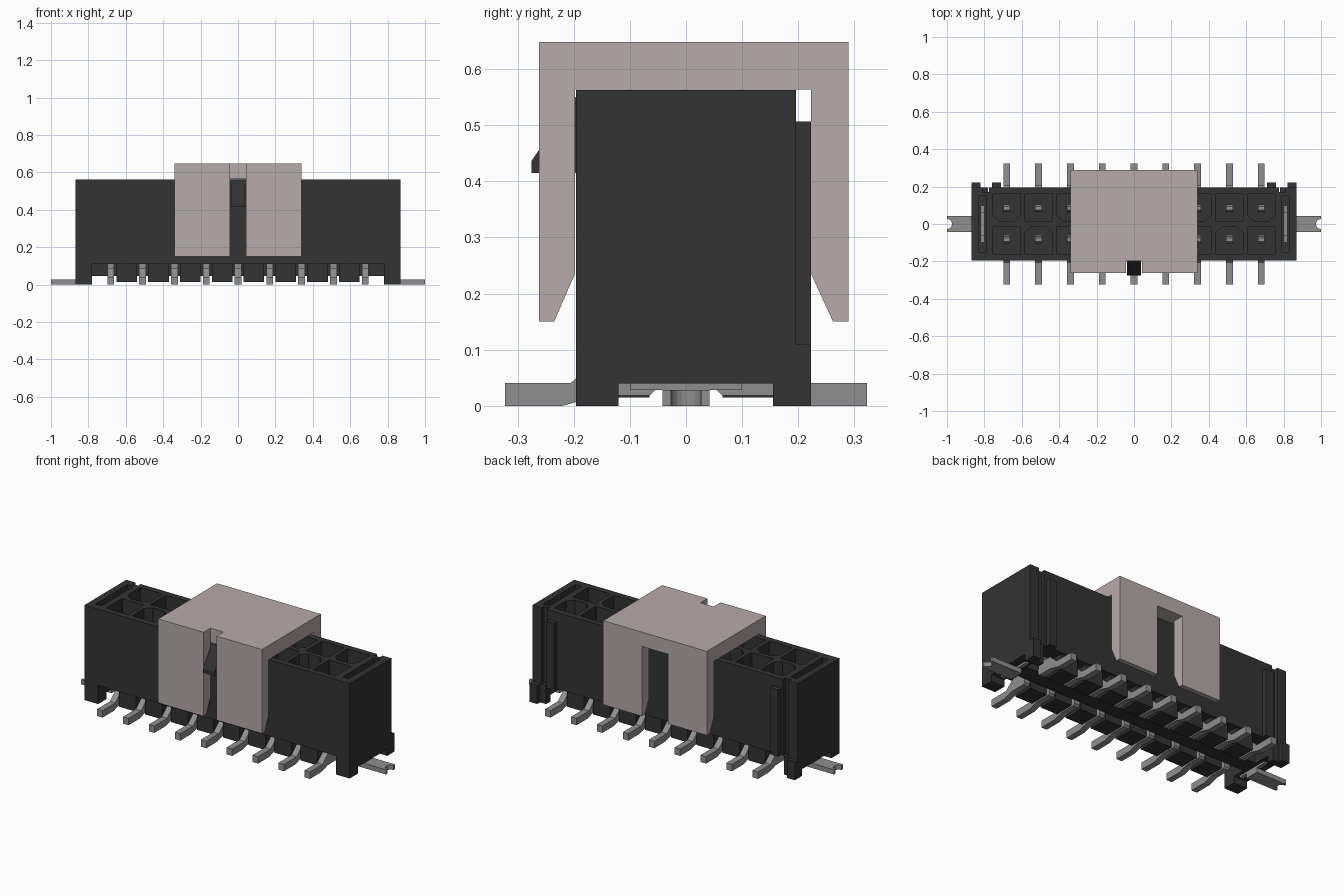
import bpy, bmesh, math

if "Cube" in bpy.data.objects:
    bpy.data.objects.remove(bpy.data.objects["Cube"])


def material(name, rgb):
    m = bpy.data.materials.new(name)
    m.use_nodes = True
    m.diffuse_color = (*rgb, 1)
    m.node_tree.nodes["Principled BSDF"].inputs["Base Color"].default_value = (*rgb, 1)
    return m


BLACK = material("black plastic", (0.033, 0.033, 0.033))
PINK = material("pale pink cap", (0.47, 0.405, 0.4))
METAL = material("grey metal", (0.275, 0.275, 0.275))


def prism(bm, pts, lo, hi, axis):
    """Extrude a profile: axis 'x' takes (y, z) points, axis 'z' takes (x, y)."""
    def place(p, t):
        return (t, p[0], p[1]) if axis == "x" else (p[0], p[1], t)
    a = [bm.verts.new(place(p, lo)) for p in pts]
    b = [bm.verts.new(place(p, hi)) for p in pts]
    faces = [bm.faces.new(a), bm.faces.new(b)]
    for i in range(len(pts)):
        j = (i + 1) % len(pts)
        faces.append(bm.faces.new((a[i], a[j], b[j], b[i])))
    bmesh.ops.recalc_face_normals(bm, faces=faces)


def box(bm, x, y, z):
    x, y = sorted(x), sorted(y)
    prism(bm, [(x[0], y[0]), (x[1], y[0]), (x[1], y[1]), (x[0], y[1])], z[0], z[1], "z")


def finish(name, bm, mat):
    bmesh.ops.recalc_face_normals(bm, faces=bm.faces)
    me = bpy.data.meshes.new(name)
    bm.to_mesh(me)
    bm.free()
    me.materials.append(mat)
    ob = bpy.data.objects.new(name, me)
    bpy.context.collection.objects.link(ob)
    return ob


def carve(ob, bm):
    """Subtract the cutter mesh and discard it."""
    cutter = finish("cutter", bm, ob.data.materials[0])
    cutter.hide_render = True
    mod = ob.modifiers.new("carve", "BOOLEAN")
    mod.operation, mod.solver, mod.object = "DIFFERENCE", "EXACT", cutter
    bpy.context.view_layer.objects.active = ob
    bpy.ops.object.modifier_apply(modifier=mod.name)
    bpy.data.objects.remove(cutter)


PITCH, ROW = 0.17, 0.085
COLUMNS = [(i - 4) * PITCH for i in range(9)]
TOP, FLOOR = 0.563, 0.11
SIDES = (-1, 1)

# Housing shell
bm = bmesh.new()
box(bm, (-0.87, 0.87), (-0.196, 0.196), (FLOOR, TOP))
housing = finish("housing", bm, BLACK)

# Contact cells, with keyed corners on alternate columns, and end slots
bm = bmesh.new()
for i, x in enumerate(COLUMNS):
    for s in SIDES:
        w, near, far = 0.073, 0.013, 0.16
        c = 0.035 if (i + (s > 0)) % 2 else 0.004
        pts = [(x - w, s * far), (x - w, s * (near + c)), (x - w + c, s * near),
               (x + w - c, s * near), (x + w, s * (near + c)), (x + w, s * far)]
        prism(bm, pts, 0.15, 0.7, "z")
for s in SIDES:
    box(bm, (s * 0.79, s * 0.83), (-0.15, 0.15), (0.15, 0.7))
    box(bm, (s * 0.775, s * 0.81), (0.172, 0.3), (0.05, 0.7))
carve(housing, bm)

# Ribs, corner feet and rear guides
bm = bmesh.new()
for s in SIDES:
    box(bm, (s * 0.71, s * 0.76), (0.19, 0.223), (FLOOR, 0.507))
    box(bm, (s * 0.78, s * 0.87), (-0.196, 0.196), (0.04, FLOOR))
    box(bm, (s * 0.78, s * 0.87), (-0.196, -0.12), (0, 0.04))
    box(bm, (s * 0.78, s * 0.87), (0.155, 0.196), (0, 0.04))
    box(bm, (s * 0.82, s * 0.87), (0.196, 0.223), (0, FLOOR))
finish("corner_feet_and_ribs", bm, BLACK)

# Underside blocks between contacts
bm = bmesh.new()
for a, b in zip(COLUMNS, COLUMNS[1:]):
    for s in SIDES:
        box(bm, (a + 0.03, b - 0.03), (s * 0.065, s * 0.185), (0.015, FLOOR))
box(bm, (-0.78, 0.78), (-0.05, 0.05), (0.045, FLOOR))
finish("underside_blocks", bm, BLACK)

# Latch wedge on the front wall
bm = bmesh.new()
prism(bm, [(-0.19, 0.415), (-0.275, 0.415), (-0.275, 0.437), (-0.19, 0.56)],
      -0.038, 0.038, "x")
finish("latch_wedge", bm, BLACK)

# Pick-up cap: bridge profile with a front and a rear slot
bm = bmesh.new()
prism(bm, [(-0.262, 0.15), (-0.235, 0.15), (-0.198, 0.235), (-0.198, TOP + 0.001),
           (0.223, TOP + 0.001), (0.223, 0.235), (0.262, 0.15), (0.29, 0.15),
           (0.29, 0.648), (-0.262, 0.648)], -0.34, 0.34, "x")
cap = finish("pickup_cap", bm, PINK)
bm = bmesh.new()
box(bm, (-0.043, 0.043), (-0.4, -0.197), (0.1, 0.7))
box(bm, (-0.085, 0.085), (0.21, 0.4), (0.1, TOP))
carve(cap, bm)

# Contacts: bent foot rising into a square post with a tapered tip
foot = [(0.323, 0), (0.323, 0.041), (0.205, 0.041), (0.15, 0.09), (0.103, 0.09),
        (0.103, 0.41), (0.094, 0.43), (0.076, 0.43), (0.067, 0.41),
        (0.055, 0.028), (0.065, 0.018), (0.155, 0.018), (0.22, 0)]
bm = bmesh.new()
for x in COLUMNS:
    for s in SIDES:
        prism(bm, [(s * y, z) for y, z in foot], x - 0.018, x + 0.018, "x")
finish("contacts", bm, METAL)

# Solder clips: notched tab and twin prongs held in the end slots
arc = [math.radians(90 + 180 * k / 10) for k in range(11)]
bm = bmesh.new()
for s in SIDES:
    tab = [(0.8, 0.042), (1.0, 0.042)]
    tab += [(1.0 + 0.027 * math.cos(t), 0.027 * math.sin(t)) for t in arc]
    tab += [(1.0, -0.042), (0.8, -0.042)]
    prism(bm, [(s * x, y) for x, y in tab], 0, 0.028, "z")
    box(bm, (s * 0.8, s * 0.822), (-0.1, 0.1), (0.028, 0.2))
    for t in SIDES:
        box(bm, (s * 0.8, s * 0.822), (t * 0.06, t * 0.1), (0.2, 0.45))
finish("solder_clips", bm, METAL)
